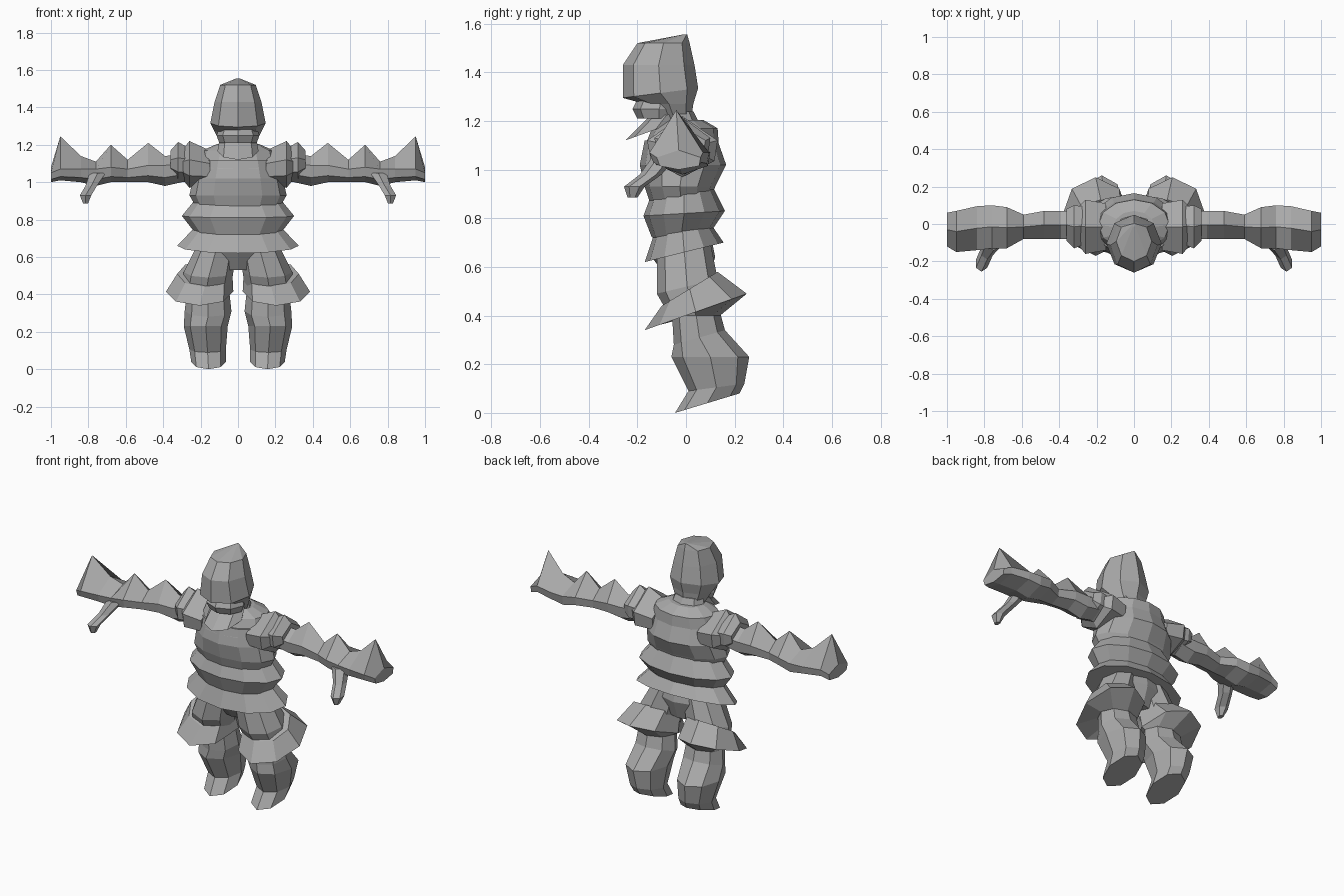
import bpy
import bmesh
import math

default_cube = bpy.data.objects.get("Cube")
if default_cube:
    bpy.data.objects.remove(default_cube, do_unlink=True)

steel = bpy.data.materials.new("grey steel")
steel.use_nodes = True
steel.diffuse_color = (0.4, 0.4, 0.4, 1)
steel.node_tree.nodes["Principled BSDF"].inputs["Base Color"].default_value = steel.diffuse_color


def ring(sides, z, left, right, front, back, drop=0):
    """Horizontal outline with a ridge at the front; the front edge sits lower by drop."""
    points = []
    for i in range(sides):
        angle = math.tau * i / sides - math.pi / 2
        across, depth = math.cos(angle), math.sin(angle)
        points.append(((left + right) / 2 + across * (right - left) / 2,
                       (front + back) / 2 + depth * (back - front) / 2,
                       z - drop * (1 - depth) / 2))
    return points


def centred(sides, z, half_width, front, back, drop=0):
    return ring(sides, z, -half_width, half_width, front, back, drop)


def arm_section(x, bottom, middle, top, front, back):
    """Upright outline across an arm with a ridge along the top."""
    centre = (front + back) / 2
    lower = (bottom + middle) / 2 - 0.01
    return [(x, centre, top), (x, front, middle), (x, front * 0.9, lower),
            (x, centre, bottom), (x, back * 0.9, lower), (x, back, middle)]


def loft(name, sections, mirrored=False):
    """Skin a row of matching outlines and close both ends."""
    for side, prefix in (((1, "left_"), (-1, "right_")) if mirrored else ((1, ""),)):
        bm = bmesh.new()
        rows = [[bm.verts.new((side * x, y, z)) for x, y, z in row] for row in sections]
        for low, high in zip(rows, rows[1:]):
            for i in range(len(low)):
                j = (i + 1) % len(low)
                bm.faces.new((low[i], low[j], high[j], high[i]))
        bm.faces.new(rows[0])
        bm.faces.new(rows[-1])
        bmesh.ops.recalc_face_normals(bm, faces=bm.faces)
        mesh = bpy.data.meshes.new(prefix + name)
        bm.to_mesh(mesh)
        bm.free()
        mesh.materials.append(steel)
        bpy.context.collection.objects.link(bpy.data.objects.new(prefix + name, mesh))


# Helmet, with a crest leaning back and a ridge down the face
loft("helmet", [
    centred(8, 1.2, 0.09, -0.11, 0.02),
    centred(8, 1.27, 0.125, -0.17, 0.03),
    centred(8, 1.335, 0.148, -0.26, 0.05, 0.04),
    centred(8, 1.43, 0.125, -0.26, 0.035),
    centred(8, 1.52, 0.095, -0.2, 0.015),
    centred(8, 1.555, 0.008, -0.015, 0.005),
])
loft("mouth_guard", [
    centred(8, 1.21, 0.1, -0.2, -0.02),
    centred(8, 1.25, 0.115, -0.22, 0),
    centred(8, 1.29, 0.1, -0.2, 0),
])
loft("chin_guard", [
    centred(8, 1.21, 0.11, -0.25, 0, 0.09),
    centred(8, 1.24, 0.1, -0.16, 0, 0.03),
])
loft("neck", [
    centred(8, 1.1, 0.13, -0.12, 0.1),
    centred(8, 1.24, 0.09, -0.1, 0.03),
])

# Overlapping body plates, from the collar down to the skirt
loft("collar", [
    centred(12, 1.1, 0.22, -0.18, 0.135, 0.03),
    centred(12, 1.17, 0.19, -0.14, 0.13),
    centred(12, 1.205, 0.11, -0.1, 0.07),
])
loft("chest_plate", [
    centred(12, 0.88, 0.22, -0.14, 0.1, 0.04),
    centred(12, 0.93, 0.26, -0.17, 0.12),
    centred(12, 1.02, 0.24, -0.19, 0.165),
    centred(12, 1.12, 0.21, -0.17, 0.13),
])
loft("belly_plate", [
    centred(12, 0.74, 0.23, -0.14, 0.1, 0.02),
    centred(12, 0.83, 0.3, -0.175, 0.16, 0.02),
    centred(12, 0.93, 0.21, -0.13, 0.11),
])
loft("skirt_plate", [
    centred(12, 0.7, 0.325, -0.17, 0.155, 0.08),
    centred(12, 0.78, 0.23, -0.13, 0.1, 0.04),
])
loft("hips", [
    centred(8, 0.53, 0.12, -0.06, 0.08),
    centred(8, 0.64, 0.22, -0.14, 0.12),
    centred(8, 0.74, 0.22, -0.13, 0.1),
])

# Two nested pads on each shoulder
loft("inner_shoulder_pad", [
    arm_section(0.15, 0.98, 1.1, 1.17, -0.14, 0.11),
    arm_section(0.26, 0.97, 1.12, 1.22, -0.16, 0.13),
    arm_section(0.3, 1.02, 1.11, 1.17, -0.11, 0.09),
], True)
loft("outer_shoulder_pad", [
    arm_section(0.24, 1.0, 1.12, 1.17, -0.1, 0.09),
    arm_section(0.32, 1.0, 1.13, 1.215, -0.13, 0.1),
    arm_section(0.36, 1.05, 1.12, 1.17, -0.09, 0.08),
], True)

# Arms with spikes on elbow, wrist and fist
loft("arm", [
    arm_section(0.3, 1.0, 1.1, 1.15, -0.08, 0.07),
    arm_section(0.39, 0.98, 1.09, 1.14, -0.08, 0.07),
    arm_section(0.48, 1.0, 1.09, 1.21, -0.08, 0.07),
    arm_section(0.59, 1.0, 1.07, 1.12, -0.08, 0.05),
    arm_section(0.68, 1.0, 1.08, 1.2, -0.13, 0.09),
    arm_section(0.76, 0.98, 1.07, 1.11, -0.13, 0.1),
    arm_section(0.84, 1.0, 1.07, 1.14, -0.14, 0.095),
    arm_section(0.95, 1.01, 1.07, 1.245, -0.15, 0.07),
    arm_section(1.0, 1.0, 1.05, 1.08, -0.12, 0.06),
], True)
loft("thumb", [
    ring(6, 0.885, 0.8, 0.83, -0.24, -0.2),
    ring(6, 0.93, 0.78, 0.85, -0.255, -0.17),
    ring(6, 0.98, 0.75, 0.82, -0.19, -0.1),
    ring(6, 1.05, 0.7, 0.8, -0.14, -0.04),
], True)

# Legs with flared knee plates and bulging calves
loft("thigh", [
    ring(8, 0.42, 0.04, 0.3, -0.08, 0.13),
    ring(8, 0.55, 0.025, 0.29, -0.12, 0.13, 0.06),
    ring(8, 0.7, 0, 0.2, -0.12, 0.1),
], True)
loft("knee_plate", [
    ring(8, 0.4, 0.05, 0.28, -0.06, 0.14),
    ring(8, 0.49, 0.025, 0.385, -0.17, 0.25, 0.15),
    ring(8, 0.58, 0.03, 0.325, -0.1, 0.13, 0.14),
], True)
loft("shin_boot", [
    ring(8, 0.08, 0.065, 0.25, -0.045, 0.22, 0.08),
    ring(8, 0.12, 0.065, 0.26, 0.01, 0.24, 0.03),
    ring(8, 0.23, 0.055, 0.29, -0.06, 0.26),
    ring(8, 0.34, 0.035, 0.285, -0.05, 0.16, 0.06),
    ring(8, 0.45, 0.05, 0.27, -0.06, 0.13),
], True)
